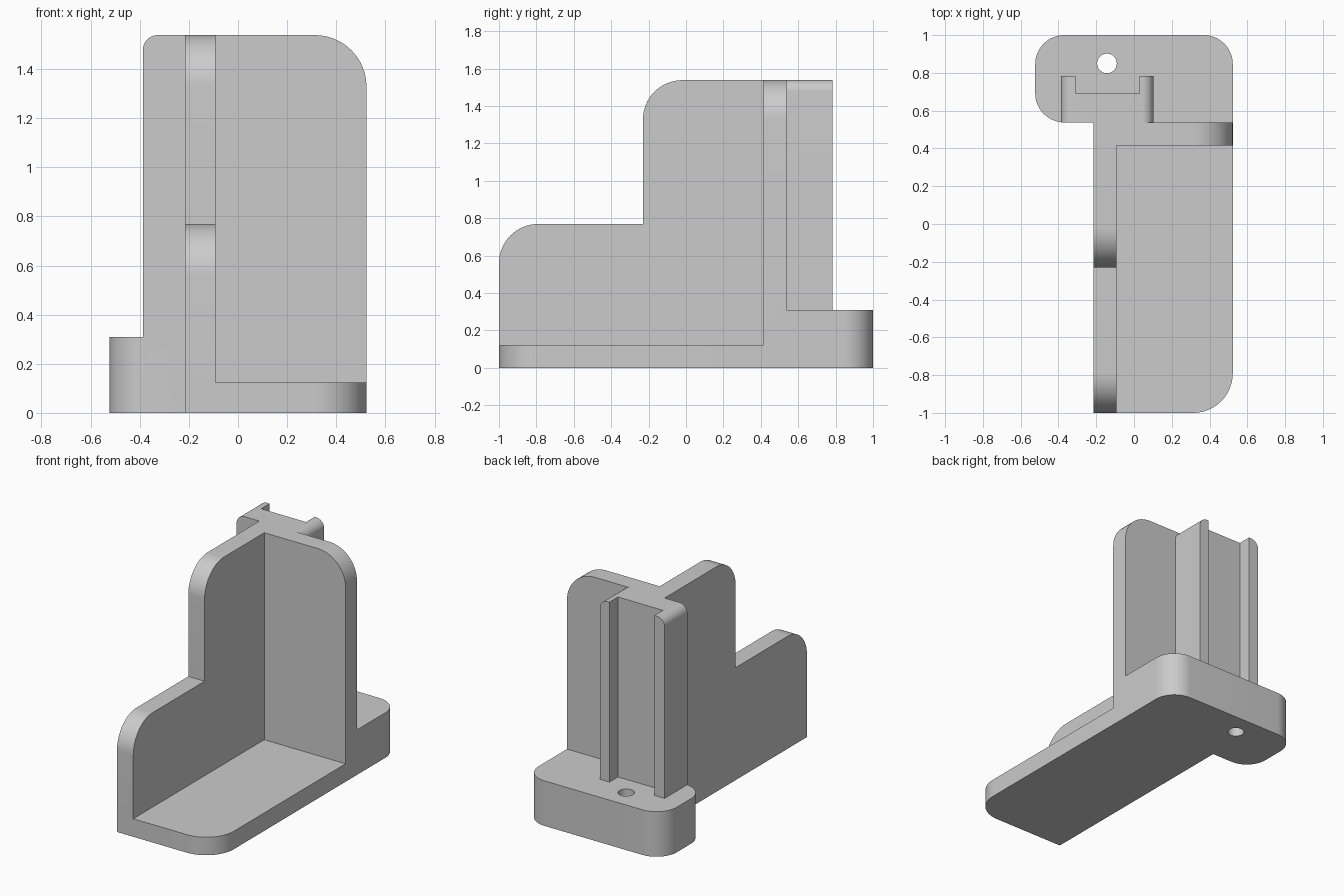
import bpy, bmesh
from math import sin, cos, pi, radians
from mathutils import Vector

default = bpy.data.objects.get("Cube")
if default:
    bpy.data.objects.remove(default, do_unlink=True)

grey = bpy.data.materials.new("light grey")
grey.use_nodes = True
grey.diffuse_color = (0.6, 0.6, 0.6, 1)
for node in grey.node_tree.nodes:
    if node.type == 'BSDF_PRINCIPLED':
        node.inputs["Base Color"].default_value = grey.diffuse_color

WALL = 0.123
LEFT, RIGHT = 0.523, -0.215
BACK = 0.538
TOP, STEP, BLOCK = 1.538, 0.769, 0.308
R = 0.21


def fillet(corners, steps=16):
    """Turn (a, b, radius) corners into a rounded outline."""
    out = []
    for i, (a, b, r) in enumerate(corners):
        p = Vector((a, b))
        if not r:
            out.append(p)
            continue
        u = (Vector(corners[i - 1][:2]) - p).normalized()
        v = (Vector(corners[(i + 1) % len(corners)][:2]) - p).normalized()
        for k in range(steps + 1):
            t = pi / 2 * k / steps
            out.append(p + r * (u + v) - r * (cos(t) * v + sin(t) * u))
    return out


def prism(name, axis, lo, hi, outline):
    """Extrude an outline along the given axis (0, 1, 2) from lo to hi."""
    def place(p, h):
        co = [p[0], p[1]]
        co.insert(axis, h)
        return co
    bm = bmesh.new()
    face = bm.faces.new([bm.verts.new(place(p, lo)) for p in outline])
    ext = bmesh.ops.extrude_face_region(bm, geom=[face], use_keep_orig=True)
    move = Vector(place((0, 0), hi - lo))
    bmesh.ops.translate(bm, vec=move, verts=[
        g for g in ext["geom"] if isinstance(g, bmesh.types.BMVert)])
    bmesh.ops.recalc_face_normals(bm, faces=bm.faces)
    mesh = bpy.data.meshes.new(name)
    bm.to_mesh(mesh)
    bm.free()
    mesh.materials.append(grey)
    ob = bpy.data.objects.new(name, mesh)
    bpy.context.collection.objects.link(ob)
    return ob


def combine(target, tool, operation):
    """Apply a boolean and remove the tool."""
    mod = target.modifiers.new("combine", 'BOOLEAN')
    mod.object, mod.operation, mod.solver = tool, operation, 'EXACT'
    graph = bpy.context.evaluated_depsgraph_get()
    mesh = bpy.data.meshes.new_from_object(target.evaluated_get(graph))
    target.modifiers.clear()
    target.data = mesh
    bpy.data.objects.remove(tool, do_unlink=True)


# Thin floor with one rounded front corner
bracket = prism("bracket", 2, 0, WALL, fillet([
    (RIGHT, -1, 0), (LEFT, -1, R), (LEFT, BACK, 0), (RIGHT, BACK, 0)]))

# Stepped side wall
side_wall = prism("side_wall", 0, RIGHT, RIGHT + WALL, fillet([
    (-1, 0, 0), (BACK, 0, 0), (BACK, TOP, 0),
    (-0.23, TOP, R), (-0.23, STEP, 0), (-1, STEP, R)]))

# Back wall with one rounded top corner
back_wall = prism("back_wall", 1, BACK - WALL, BACK, fillet([
    (RIGHT, 0, 0), (LEFT, 0, 0), (LEFT, TOP, R), (RIGHT, TOP, 0)]))

# Thick block at the rear
rear_block = prism("rear_block", 2, 0, BLOCK, fillet([
    (-LEFT, BACK, 0.154), (LEFT, BACK, 0), (LEFT, 1, 0.154), (-LEFT, 1, 0.154)]))

# Upright channel on the block, opened at the rear by a groove
channel = prism("channel", 1, BACK, 0.784, fillet([
    (-0.387, 0.2, 0), (0.103, 0.2, 0), (0.103, TOP, 0.06), (-0.387, TOP, 0.06)]))
groove = prism("groove", 2, 0.1, 2, [
    (-0.31, 0.692), (0.03, 0.692), (0.03, 0.9), (-0.31, 0.9)])
combine(channel, groove, 'DIFFERENCE')

for part in (side_wall, back_wall, rear_block, channel):
    combine(bracket, part, 'UNION')

# Screw hole through the block
hole = prism("hole", 2, -0.2, 0.6, [
    (-0.143 + 0.052 * cos(2 * pi * k / 32), 0.85 + 0.052 * sin(2 * pi * k / 32))
    for k in range(32)])
combine(bracket, hole, 'DIFFERENCE')

# Sharp edges, smooth fillets
bpy.ops.object.select_all(action='DESELECT')
bracket.select_set(True)
bpy.context.view_layer.objects.active = bracket
bpy.ops.object.shade_smooth_by_angle(angle=radians(30))
